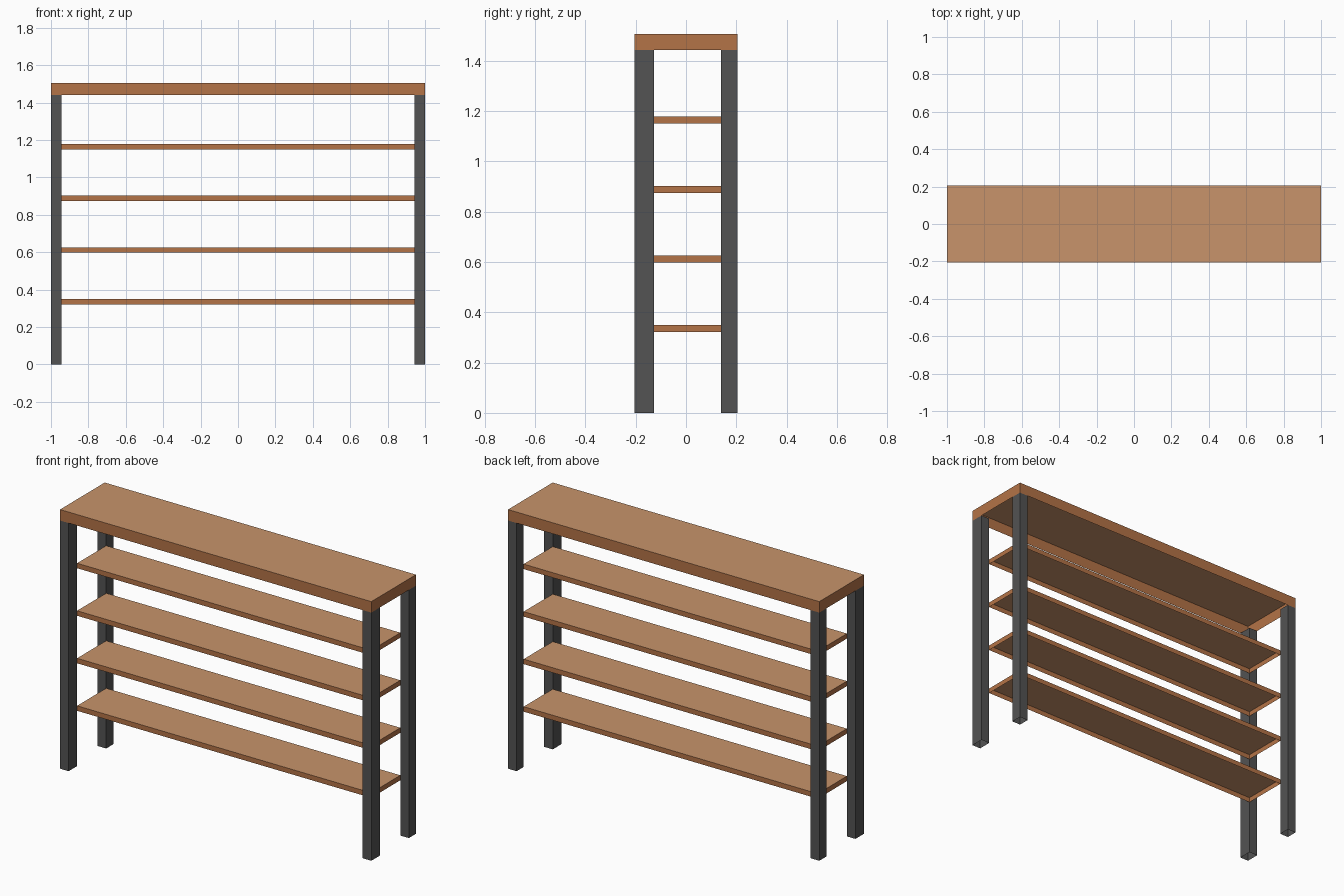
import bpy
import bmesh

if "Cube" in bpy.data.objects:
    bpy.data.objects.remove(bpy.data.objects["Cube"])


def material(name, rgb):
    # sRGB 0-255 to linear diffuse colour
    lin = [((c / 255 + 0.055) / 1.055) ** 2.4 for c in rgb]
    m = bpy.data.materials.new(name)
    m.diffuse_color = (*lin, 1)
    m.use_nodes = True
    m.node_tree.nodes["Principled BSDF"].inputs["Base Color"].default_value = m.diffuse_color
    return m


wood_top = material("light wood", (200, 148, 107))
wood_edge = material("wood edge", (180, 115, 71))
metal = material("dark grey", (83, 83, 83))


def box(name, lo, hi, mats, open_top=False):
    """Box with an open underside; upward faces use the first material."""
    bm = bmesh.new()
    bmesh.ops.create_cube(bm, size=1)
    for v in bm.verts:
        v.co = [(a + b) / 2 + c * (b - a) for a, b, c in zip(lo, hi, v.co)]
    bm.normal_update()
    drop = [f for f in bm.faces
            if f.normal.z < -0.5 or (open_top and f.normal.z > 0.5)]
    bmesh.ops.delete(bm, geom=drop, context='FACES')
    for f in bm.faces:
        f.material_index = 0 if f.normal.z > 0.5 else len(mats) - 1
    me = bpy.data.meshes.new(name)
    bm.to_mesh(me)
    bm.free()
    for m in mats:
        me.materials.append(m)
    ob = bpy.data.objects.new(name, me)
    bpy.context.collection.objects.link(ob)
    return ob


X, Y = 1.0, 0.205            # outer half sizes
XI = 0.945                   # inner side of legs
YF, YB = -0.127, 0.14        # inner faces of front and back legs
Z_LEG, Z_TOP = 1.441, 1.505

# Top slab
box("top_board", (-X, -Y, Z_LEG), (X, Y, Z_TOP), [wood_top, wood_edge])

# Four shelves between the legs
for i in range(4):
    z = 0.35 + 0.276 * i
    box(f"shelf_{i + 1}", (-XI, YF, z - 0.029), (XI, YB, z), [wood_top, wood_edge])

# Legs: the front pair is deeper than the back pair
for side, x0, x1 in (("left", -X, -XI), ("right", XI, X)):
    box(f"front_leg_{side}", (x0, -Y, 0), (x1, YF, Z_LEG), [metal], True)
    box(f"back_leg_{side}", (x0, YB, 0), (x1, Y, Z_LEG), [metal], True)
